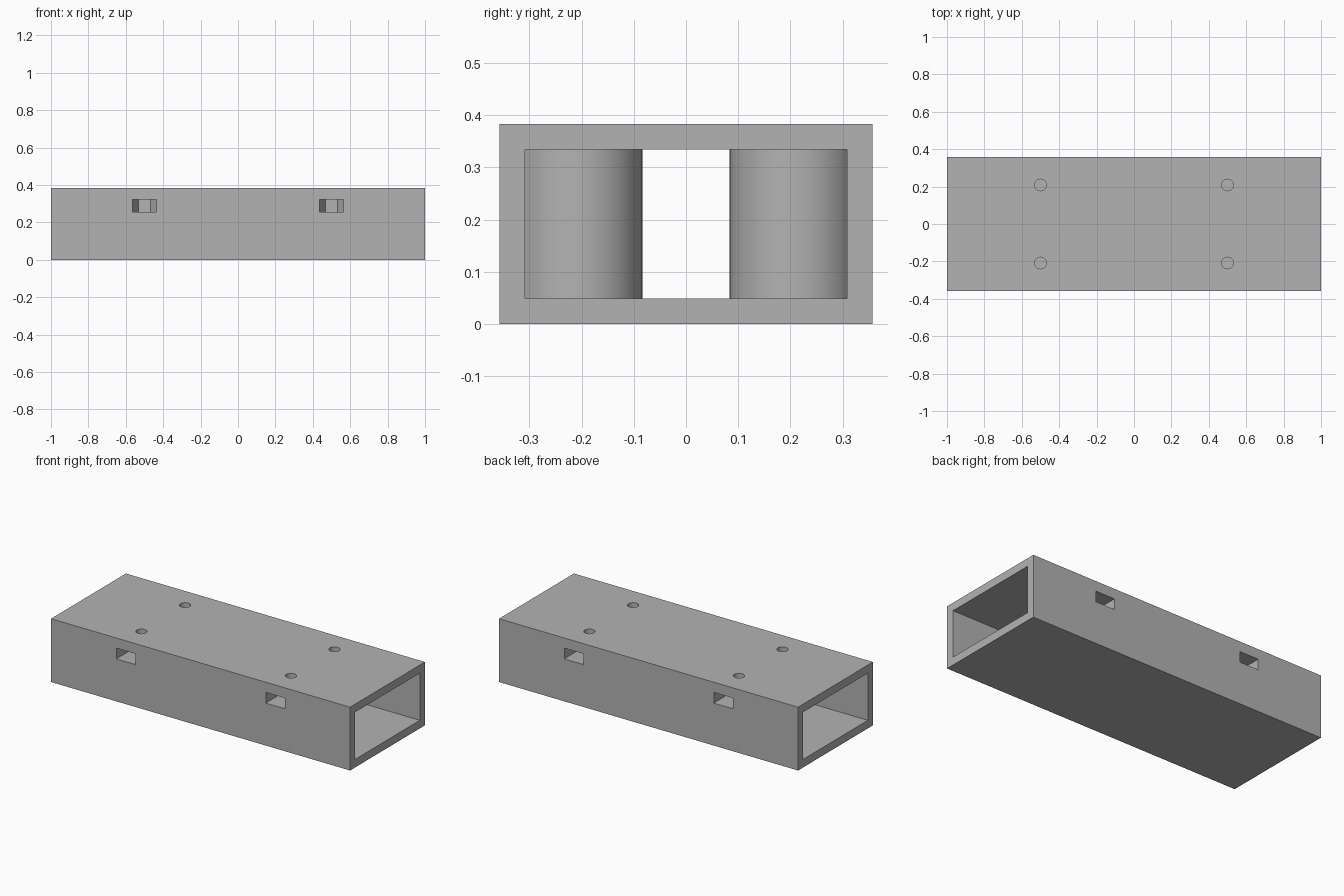
import bpy

LENGTH, WIDTH, HEIGHT, WALL = 2.0, 0.715, 0.383, 0.049
POST_X, POST_Y, POST_R = 0.5, 0.2085, 0.125
SLOT_R, SLOT_Z, SLOT_H = 0.064, 0.289, 0.065

default_cube = bpy.data.objects.get("Cube")
if default_cube:
    bpy.data.objects.remove(default_cube, do_unlink=True)

grey = bpy.data.materials.new("plain grey")
grey.use_nodes = True
colour = (0.45, 0.45, 0.45, 1)
grey.diffuse_color = colour
grey.node_tree.nodes["Principled BSDF"].inputs["Base Color"].default_value = colour


def finish(name):
    obj = bpy.context.object
    obj.name = name
    bpy.ops.object.transform_apply(location=True, rotation=True, scale=True)
    obj.data.materials.append(grey)
    return obj


def box(name, centre, size):
    bpy.ops.mesh.primitive_cube_add(size=1, location=centre)
    bpy.context.object.scale = size
    return finish(name)


def prism(name, x, y, bottom, top, radius, sides, turn=0):
    bpy.ops.mesh.primitive_cylinder_add(
        vertices=sides, radius=radius, depth=top - bottom,
        location=(x, y, (bottom + top) / 2), rotation=(0, 0, turn))
    return finish(name)


def combine(target, tool, operation):
    mod = target.modifiers.new(operation.title(), "BOOLEAN")
    mod.operation, mod.object, mod.solver = operation, tool, "EXACT"
    bpy.context.view_layer.objects.active = target
    bpy.ops.object.modifier_apply(modifier=mod.name)
    bpy.data.objects.remove(tool, do_unlink=True)


# Rectangular tube, open at both ends
tube = box("mounting_tube", (0, 0, HEIGHT / 2), (LENGTH, WIDTH, HEIGHT))
cavity = box("cavity", (0, 0, HEIGHT / 2),
             (LENGTH + 0.2, WIDTH - 2 * WALL, HEIGHT - 2 * WALL))
combine(tube, cavity, "DIFFERENCE")

corners = [(sx, sy) for sx in (-1, 1) for sy in (-1, 1)]

# Round screw posts joining floor, roof and side wall
for sx, sy in corners:
    post = prism("post", sx * POST_X, sy * POST_Y, WALL / 2,
                 HEIGHT - WALL / 2, POST_R, 48)
    combine(tube, post, "UNION")

# Nut slots from the sides and screw holes from the top
for sx, sy in corners:
    x, y = sx * POST_X, sy * POST_Y
    low, high = SLOT_Z - SLOT_H / 2, SLOT_Z + SLOT_H / 2
    nut = prism("nut_pocket", x, y, low, high, SLOT_R, 6, 1.5708)
    slot = box("nut_slot", (x, y + sy * 0.1, SLOT_Z), (2 * SLOT_R, 0.2, SLOT_H))
    hole = prism("screw_hole", x, y, 0.14, HEIGHT + 0.1, 0.031, 32)
    for cutter in (nut, slot, hole):
        combine(tube, cutter, "DIFFERENCE")

# Smooth the round walls, keep the edges sharp
bpy.ops.object.select_all(action="DESELECT")
tube.select_set(True)
bpy.context.view_layer.objects.active = tube
bpy.ops.object.shade_smooth_by_angle(angle=0.5)
